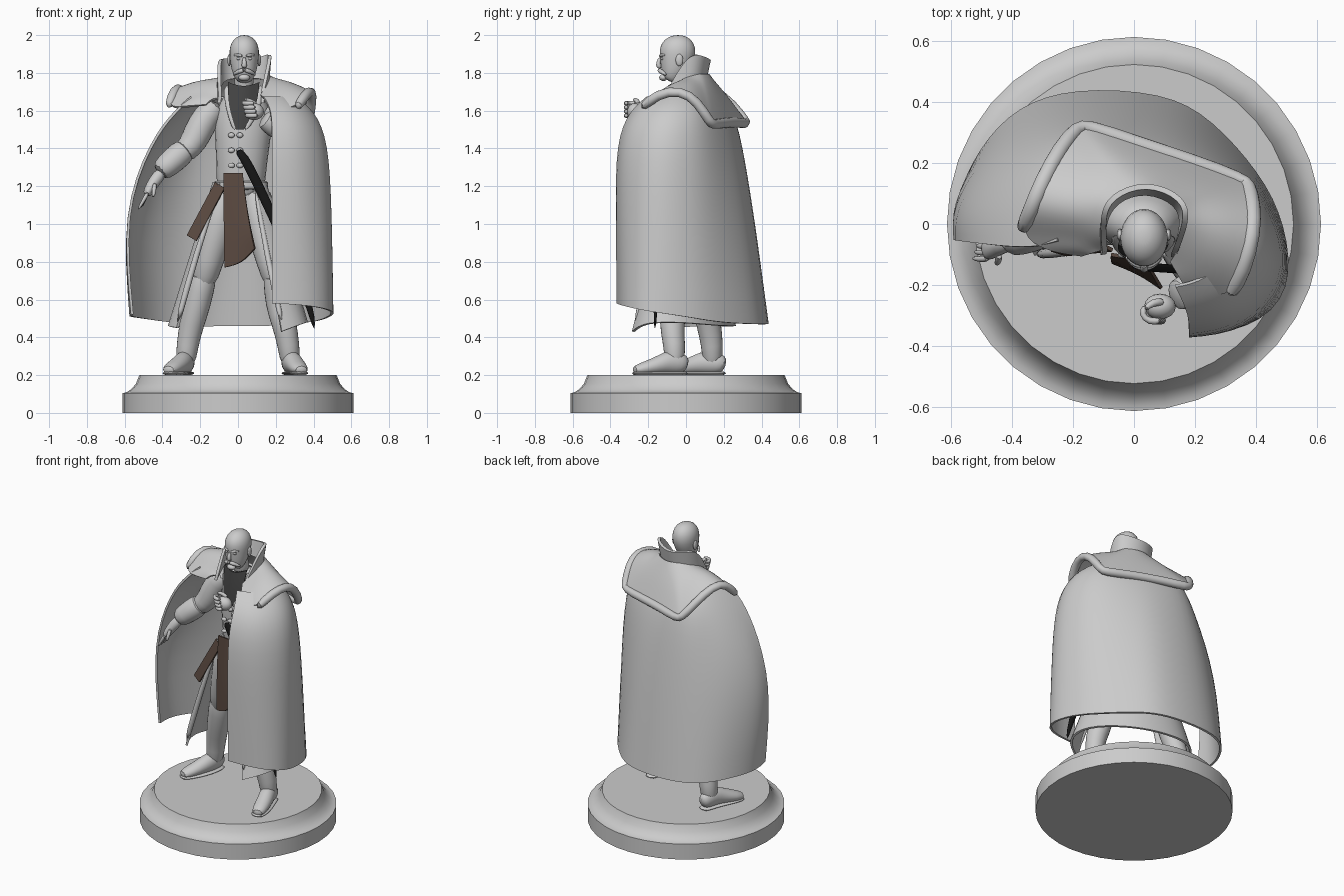
import bpy, bmesh, math
from mathutils import Vector as V


def material(name, rgb):
    m = bpy.data.materials.new(name)
    m.diffuse_color = (*rgb, 1)
    return m


BROWN = material("brown_cloth", (0.10, 0.065, 0.05))
BLACK = material("black", (0.008, 0.008, 0.008))
DARK = material("dark_shirt", (0.06, 0.06, 0.06))


def finish(name, bm, sub=2, thick=0, mat=None):
    bmesh.ops.recalc_face_normals(bm, faces=bm.faces)
    me = bpy.data.meshes.new(name)
    bm.to_mesh(me)
    bm.free()
    ob = bpy.data.objects.new(name, me)
    bpy.context.collection.objects.link(ob)
    if mat:
        me.materials.append(mat)
    if sub:
        s = ob.modifiers.new("smooth", 'SUBSURF')
        s.levels = s.render_levels = sub
        s.boundary_smooth = 'PRESERVE_CORNERS'
    if thick:
        s = ob.modifiers.new("thickness", 'SOLIDIFY')
        s.thickness, s.offset = thick, 0
    return ob


def loft(name, rows, thick=0.014, sub=2, mat=None, closed=False):
    """Skin a grid of rows of points; closed rows get end caps."""
    bm = bmesh.new()
    g = [[bm.verts.new(p) for p in r] for r in rows]
    n = len(g[0])
    for a, b in zip(g, g[1:]):
        for i in range(n if closed else n - 1):
            j = (i + 1) % n
            bm.faces.new((a[i], a[j], b[j], b[i]))
    if closed:
        bm.faces.new(g[0])
        bm.faces.new(g[-1])
    return finish(name, bm, sub, thick, mat)


def limb(name, path, ref=(0, 1, 0), n=12, sub=1, mat=None, dy=0):
    """Tube along (x, y, z, side radius[, depth radius]) points."""
    pts = [V(p[:3]) + V((0, dy, 0)) for p in path]
    rows = []
    for k, p in enumerate(path):
        t = (pts[min(k + 1, len(pts) - 1)] - pts[max(k - 1, 0)]).normalized()
        a = t.cross(V(ref)).normalized()
        b = a.cross(t)
        rows.append([pts[k] + a * p[3] * math.cos(2 * math.pi * i / n)
                     + b * p[-1] * math.sin(2 * math.pi * i / n) for i in range(n)])
    return loft(name, rows, 0, sub, mat, True)


def ball(name, c, s):
    bm = bmesh.new()
    bmesh.ops.create_uvsphere(bm, u_segments=16, v_segments=10, radius=1)
    for v in bm.verts:
        v.co = V(c) + v.co * V(s)
    return finish(name, bm, 0)


# display base
N = 36
loft("base", [[(r * math.cos(2 * math.pi * i / N), r * math.sin(2 * math.pi * i / N), z) for i in range(N)]
              for r, z in ((.612, 0), (.612, .105), (.592, .108), (.565, .125), (.54, .155), (.522, .2))],
     0, 0, None, True)

# cape, from right front edge round the back to the open left edge
hem = [(.18, -.36, .58), (.38, -.34, .57), (.515, -.22, .54), (.49, 0, .51), (.41, .16, .48), (.25, .34, .47),
       (.1, .425, .47), (-.2, .44, .47), (-.38, .38, .48), (-.5, .25, .5), (-.58, .08, .51), (-.56, -.05, .52)]
mid = [(.18, -.365), (.36, -.35), (.51, -.2), (.48, 0), (.39, .14), (.22, .28), (.07, .35), (-.2, .36),
       (-.38, .29), (-.52, .18), (-.615, .03), (-.61, -.05)]
chest = [(.18, -.365), (.34, -.35), (.495, -.18), (.46, 0), (.37, .12), (.2, .22), (.05, .28), (-.2, .3),
         (-.31, .22), (-.39, .14), (-.44, .03), (-.46, -.07)]
shoulder = [(.18, -.29), (.32, -.26), (.41, -.12), (.39, 0), (.33, .09), (.18, .17), (.03, .22), (-.15, .26),
            (-.24, .19), (-.29, .1), (-.32, 0), (-.33, -.08)]
loft("cape", [hem, [(x, y, 1.06) for x, y in mid], [(x, y, 1.44) for x, y in chest],
              [(x, y, 1.6) for x, y in shoulder], [(x * .75, y * .7, 1.67) for x, y in shoulder]])

# shoulder mantle with rolled trim
rim = [(.18, -.225, 1.6), (.31, -.24, 1.61), (.36, -.15, 1.69), (.39, -.03, 1.71), (.39, .06, 1.65),
       (.375, .125, 1.54), (.355, .142, 1.525), (.2, .2, 1.535), (0, .265, 1.54), (-.155, .32, 1.53),
       (-.185, .315, 1.54), (-.24, .25, 1.63), (-.3, .14, 1.72), (-.335, .05, 1.72), (-.37, -.03, 1.61),
       (-.29, -.085, 1.62), (-.17, -.1, 1.63)]
neck = [(.12, -.12, 1.68), (.14, -.09, 1.71), (.16, -.05, 1.74), (.17, 0, 1.77), (.165, .04, 1.78),
        (.15, .07, 1.79), (.13, .09, 1.79), (.08, .115, 1.79), (.04, .12, 1.79), (0, .115, 1.79),
        (-.04, .1, 1.79), (-.07, .08, 1.78), (-.1, .05, 1.77), (-.11, 0, 1.75), (-.11, -.04, 1.72),
        (-.105, -.06, 1.69), (-.1, -.08, 1.66)]
loft("mantle", [rim, [(V(a) + V(b)) / 2 + V((0, 0, .018)) for a, b in zip(rim, neck)], neck])
limb("mantle_trim", [(*p, .028) for p in rim[1:-2]], (0, 0, 1), 10)

# standing collar
low = [(.13, -.11, 1.64), (.165, 0, 1.74), (.145, .07, 1.77), (.04, .115, 1.77), (-.065, .08, 1.77),
       (-.105, 0, 1.73), (-.1, -.1, 1.64)]
top = [(.13, -.1, 1.7), (.175, .01, 1.905), (.165, .085, 1.895), (.04, .14, 1.86), (-.08, .09, 1.88),
       (-.105, .02, 1.87), (-.095, -.09, 1.68)]
loft("collar", [low, [V(a).lerp(V(b), .5) for a, b in zip(low, top)], top], .018)

# torso, shirt front, belt
B = .04
limb("vest", [(.01, 0, 1.12, .12, .1), (.015, -.01, 1.22, .135, .105), (.02, -.02, 1.33, .14, .11),
              (.025, -.02, 1.46, .155, .12), (.03, -.02, 1.58, .16, .115), (.03, -.04, 1.68, .11, .08),
              (.03, -.05, 1.73, .07, .06)], dy=B)
limb("neck", [(.03, 0, 1.68, .06), (.033, -.03, 1.84, .055)])
loft("shirt_front", [[(-.05, -.06, 1.75), (.03, -.105, 1.72), (.11, -.06, 1.75)],
                     [(-.05, -.09, 1.62), (.02, -.11, 1.62), (.1, -.09, 1.62)],
                     [(-.01, -.108, 1.5), (.01, -.11, 1.5), (.03, -.108, 1.5)]], .015, 2, DARK)
for s in (-1, 1):
    limb("lapel", [(.03 + s * .09, -.075, 1.74, .022, .012), (.03 + s * .075, -.125, 1.62, .025, .012),
                   (.01 + s * .025, -.15, 1.49, .012, .01)], dy=B)
limb("belt", [(.015, -.01, 1.18, .135, .108), (.015, -.01, 1.185, .147, .12), (.015, -.01, 1.225, .147, .12),
              (.015, -.01, 1.23, .135, .108)], n=20, dy=.035)
for z in (1.31, 1.39, 1.47):
    for x in (-.035, .01):
        ball("clasp", (x, -.1, z), (.018, .012, .014))

# long coat skirt, open at the front
waist = [(.09, -.08, 1.22), (.14, -.04, 1.22), (.15, .02, 1.22), (.1, .11, 1.22), (.02, .13, 1.22),
         (-.06, .11, 1.22), (-.12, .05, 1.22), (-.135, 0, 1.22), (-.1, -.07, 1.22)]
coat = [(.23, -.28, .43), (.36, -.22, .48), (.38, -.02, .48), (.2, .18, .46), (0, .25, .46), (-.2, .27, .46),
        (-.33, .18, .46), (-.385, .02, .46), (-.32, -.1, .45)]
loft("coat_skirt", [waist, [V(a).lerp(V(b), .5) for a, b in zip(waist, coat)], coat])
limb("coat_edge_right", [(.09, -.085, 1.2, .012), (.15, -.175, .85, .015), (.24, -.275, .44, .018)])
limb("coat_edge_left", [(-.1, -.075, 1.2, .012), (-.22, -.09, .85, .016), (-.325, -.1, .46, .02)])

# brown sash cloths
loft("front_sash", [[(-.075, -.1, 1.27), (-.02, -.11, 1.27), (.025, -.11, 1.27)],
                    [(-.075, -.115, 1.05), (-.01, -.13, 1.05), (.05, -.14, 1.05)],
                    [(-.07, -.125, .77), (.02, -.16, .79), (.09, -.21, .87)]], .012, 2, BROWN)
loft("side_sash", [[(-.12, -.06, 1.22), (-.07, -.085, 1.19)], [(-.27, -.085, .94), (-.22, -.1, .91)]],
     .012, 2, BROWN)

# curved sword
limb("sword", [(-.005, -.13, 1.39, .018, .015), (.03, -.14, 1.36, .026, .015), (.1, -.145, 1.22, .027, .015),
               (.18, -.15, 1.05, .025, .014), (.3, -.16, .78, .023, .013), (.38, -.16, .57, .022, .012),
               (.405, -.165, .44, .006, .005)], mat=BLACK)

# legs and boots
for side, s, y, leg, toes in (
    ("left", -1, .14, [(-.055, .02, 1.2, .1), (-.1, .02, 1, .095), (-.155, .05, .8, .08), (-.19, .08, .66, .068)],
     [(-.305, .055, .258, .052), (-.345, -.02, .237, .052, .038), (-.375, -.085, .224, .036, .024)]),
    ("right", 1, -.06, [(.085, .01, 1.2, .1), (.125, -.02, 1, .095), (.175, -.06, .8, .08), (.21, -.07, .66, .068)],
     [(.3, -.13, .258, .052), (.32, -.21, .237, .052, .038), (.34, -.285, .224, .036, .024)])):
    limb(side + "_trouser", leg)
    k = leg[-1]
    limb(side + "_boot_shaft", [(k[0] - s * .005, k[1], .73, .07), (k[0] - s * .003, k[1], .71, .076),
                                (s * .215, k[1] + .02, .58, .075), (s * .245, y - .02, .47, .068),
                                (s * .268, y, .36, .06), (s * .28, y, .24, .055)])
    limb(side + "_boot_foot", [(s * .265, y + .07, .25, .03, .035), (s * .272, y + .035, .265, .048, .06),
                               (s * .285, y - .03, .27, .052, .066)] + toes, (0, 0, 1))
    limb(side + "_boot_sole", [(s * .268, y + .075, .21, .038, .012), (s * .275, y, .21, .05, .012)]
         + [(p[0], p[1] - .005, .21, p[3] + .003, .012) for p in toes], (0, 0, 1))

# lowered arm with open hand
A = .02
limb("low_arm", [(-.1, .01, 1.64, .065), (-.17, .01, 1.57, .078), (-.215, .0, 1.48, .08), (-.25, -.01, 1.41, .07),
                 (-.31, -.03, 1.36, .06)], dy=A)
limb("low_cuff", [(-.27, -.02, 1.4, .06), (-.3, -.03, 1.375, .075), (-.38, -.06, 1.305, .068),
                  (-.42, -.075, 1.27, .055)], dy=A)
limb("low_palm", [(-.4, -.075, 1.28, .035), (-.44, -.09, 1.23, .034, .03), (-.475, -.1, 1.175, .028, .042),
                  (-.485, -.1, 1.15, .02, .036)], dy=A)
for i in range(4):
    y = -.132 + i * .021
    limb("low_finger", [(-.475, y, 1.17, .012), (-.5, y - .004, 1.125, .011),
                        (-.53 + i * .008, y, 1.075 + i * .006, .007)], n=8, dy=A)
limb("low_thumb", [(-.44, -.12, 1.22, .014), (-.445, -.145, 1.17, .012), (-.45, -.15, 1.14, .008)], n=8, dy=A)

# raised arm with fist at the chest
limb("raised_arm", [(.16, 0, 1.62, .065), (.24, -.06, 1.54, .075), (.27, -.14, 1.47, .07), (.24, -.2, 1.48, .06),
                    (.17, -.22, 1.53, .05)], (0, 0, 1))
limb("raised_cuff", [(.23, -.2, 1.49, .055), (.2, -.21, 1.51, .062), (.15, -.23, 1.55, .056),
                     (.135, -.235, 1.56, .048)], (0, 0, 1))
ball("fist", (.085, -.27, 1.595), (.052, .042, .045))
for i in range(4):
    z = 1.64 - i * .022
    x = .03 + i * .006
    limb("fist_finger", [(x + .06, -.315, z, .013), (x + .02, -.322, z, .014), (x - .008, -.295, z, .013),
                         (x + .01, -.265, z, .012)], (0, 0, 1), 8)
limb("fist_thumb", [(.1, -.255, 1.63, .015), (.06, -.255, 1.655, .014), (.035, -.28, 1.66, .01)], n=8)

# head and face
limb("head", [(.033, -.088, 1.755, .03, .028), (.033, -.08, 1.77, .052, .052), (.033, -.062, 1.82, .07, .076),
              (.033, -.05, 1.87, .077, .092), (.033, -.043, 1.92, .082, .1), (.033, -.042, 1.965, .069, .084),
              (.033, -.042, 1.99, .042, .052), (.033, -.042, 2.0, .015, .02)], n=16)
limb("nose", [(.033, -.134, 1.885, .009), (.033, -.147, 1.855, .013), (.033, -.147, 1.835, .017),
              (.033, -.13, 1.828, .01)], n=8)
ball("chin", (.033, -.12, 1.775), (.03, .022, .018))
for s in (-1, 1):
    def f(x, y, z, r):
        return (.033 + s * x, y, z, r)
    limb("brow", [f(.008, -.138, 1.888, .008), f(.03, -.135, 1.896, .009), f(.058, -.108, 1.894, .006)],
         (0, 0, 1), 8)
    limb("moustache", [f(0, -.142, 1.815, .013), f(.025, -.137, 1.81, .014), f(.05, -.115, 1.797, .01),
                       f(.06, -.105, 1.788, .004)], (0, 0, 1), 8)
    ball("eye", (.033 + s * .029, -.126, 1.875), (.013, .008, .007))
    ball("ear", (.033 + s * .079, -.035, 1.868), (.01, .02, .032))

# bake modifiers and shade
bpy.ops.object.select_all(action='SELECT')
bpy.context.view_layer.objects.active = bpy.data.objects["base"]
bpy.ops.object.convert(target='MESH')
bpy.ops.object.shade_smooth_by_angle(angle=math.radians(35))
